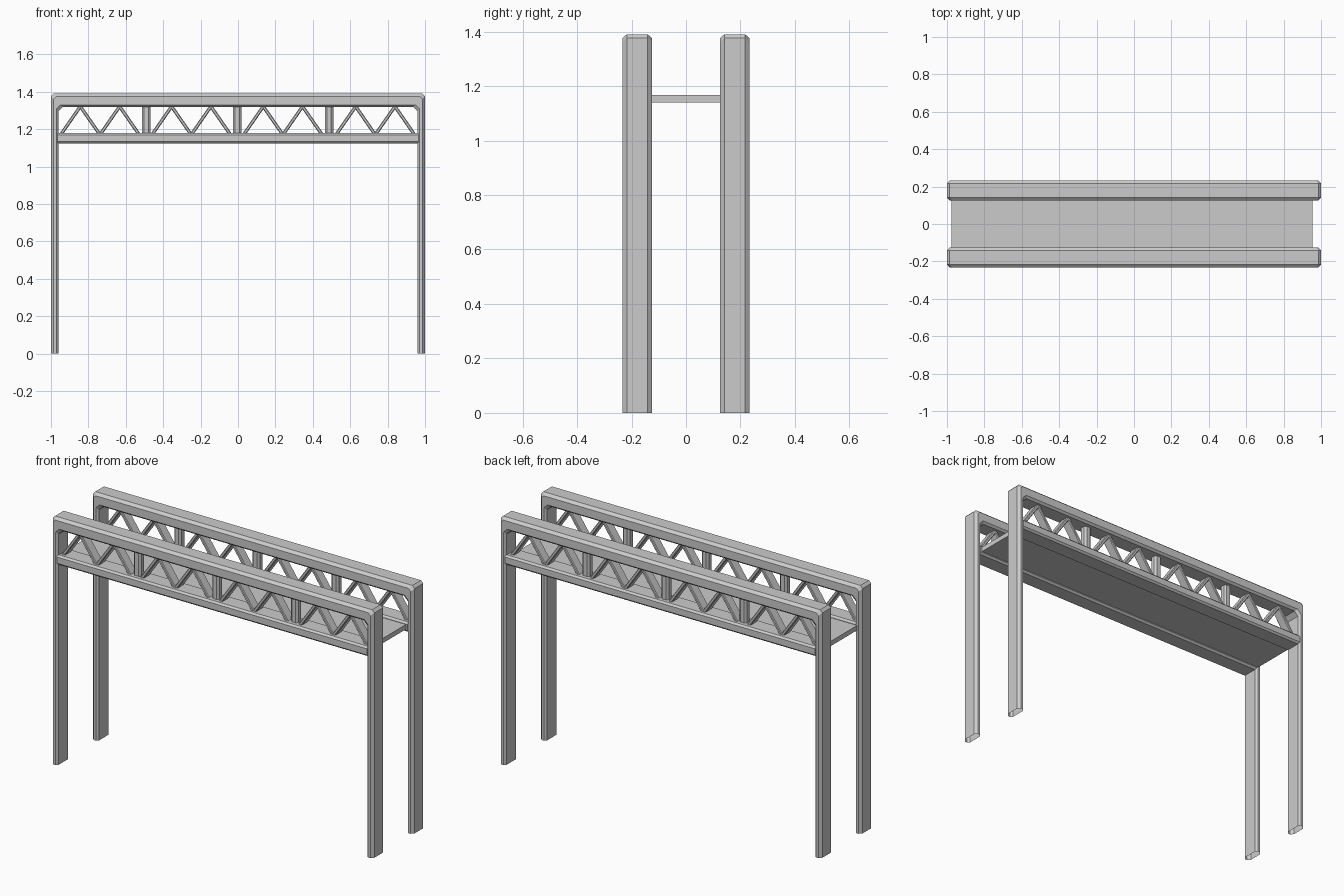
import bpy, bmesh, math
from mathutils import Matrix

if "Cube" in bpy.data.objects:
    bpy.data.objects.remove(bpy.data.objects["Cube"])

FRAME_Y = 0.179   # centre line of each truss frame
HALF = 0.054      # half depth of a frame


def finish(bm, name):
    bmesh.ops.recalc_face_normals(bm, faces=bm.faces)
    mesh = bpy.data.meshes.new(name)
    bm.to_mesh(mesh)
    bm.free()
    ob = bpy.data.objects.new(name, mesh)
    bpy.context.collection.objects.link(ob)
    return ob


def bar(name, size, loc, chamfer=0.0, tilt=0.0, long_axis=None):
    """Box with its edges chamfered along the long axis only."""
    bm = bmesh.new()
    bmesh.ops.create_cube(bm, size=1, matrix=Matrix.Diagonal((*size, 1)))
    if chamfer:
        edges = [e for e in bm.edges
                 if abs((e.verts[0].co - e.verts[1].co)[long_axis]) > 1e-5]
        bmesh.ops.bevel(bm, geom=edges, offset=chamfer, segments=1, affect='EDGES')
    bmesh.ops.transform(bm, verts=bm.verts,
                        matrix=Matrix.Translation(loc) @ Matrix.Rotation(tilt, 4, 'Y'))
    return finish(bm, name)


def portal(name, y0):
    """Two legs and the top beam: a chamfered section swept along a U path."""
    # inset in x, inset in z, y, corner cut
    half = [(0, 0, HALF - 0.016, 0.014), (0.014, 0.014, HALF, 0.014),
            (0.029, 0.059, HALF, 0.022), (0.04, 0.07, HALF - 0.012, 0.024)]
    section = half + [(dx, dz, -y, k) for dx, dz, y, k in reversed(half)]
    bm = bmesh.new()
    strips = []
    for dx, dz, y, k in section:
        x, z = 1 - dx, 1.39 - dz
        path = [(-x, 0), (-x, z - k), (-x + k, z), (x - k, z), (x, z - k), (x, 0)]
        strips.append([bm.verts.new((px, y0 + y, pz)) for px, pz in path])
    for i, a in enumerate(strips):
        b = strips[(i + 1) % len(strips)]
        for j in range(len(a) - 1):
            bm.faces.new((a[j], a[j + 1], b[j + 1], b[j]))
    return finish(bm, name)


LOW, HIGH, RUN = 1.165, 1.335, 0.118
length, tilt = math.hypot(RUN, HIGH - LOW), math.atan2(RUN, HIGH - LOW)

for side, y in (("front", -FRAME_Y), ("back", FRAME_Y)):
    portal(f"{side}_portal_frame", y)

    # Lower chord
    bar(f"{side}_lower_beam", (1.93, 0.104, 0.055), (0, y, 1.1525), 0.01, 0, 0)

    # Upright posts
    for i, x in enumerate((-0.49, -0.004, 0.487)):
        bar(f"{side}_post_{i}", (0.045, 0.045, 0.17), (x, y, 1.25), 0.011, 0, 2)

    # W-shaped diagonal braces in each bay
    for b, cx in enumerate((-0.738, -0.25, 0.24, 0.734)):
        for d, off in enumerate((-0.155, -0.055, 0.055, 0.155)):
            lean = tilt if d % 2 == 0 else -tilt
            bar(f"{side}_brace_{b}_{d}", (0.018, 0.056, length),
                (cx + off, y, (LOW + HIGH) / 2), 0.004, lean, 2)

# Walkway deck between the frames
bar("deck", (1.93, 0.28, 0.027), (-0.01, 0, 1.154))
